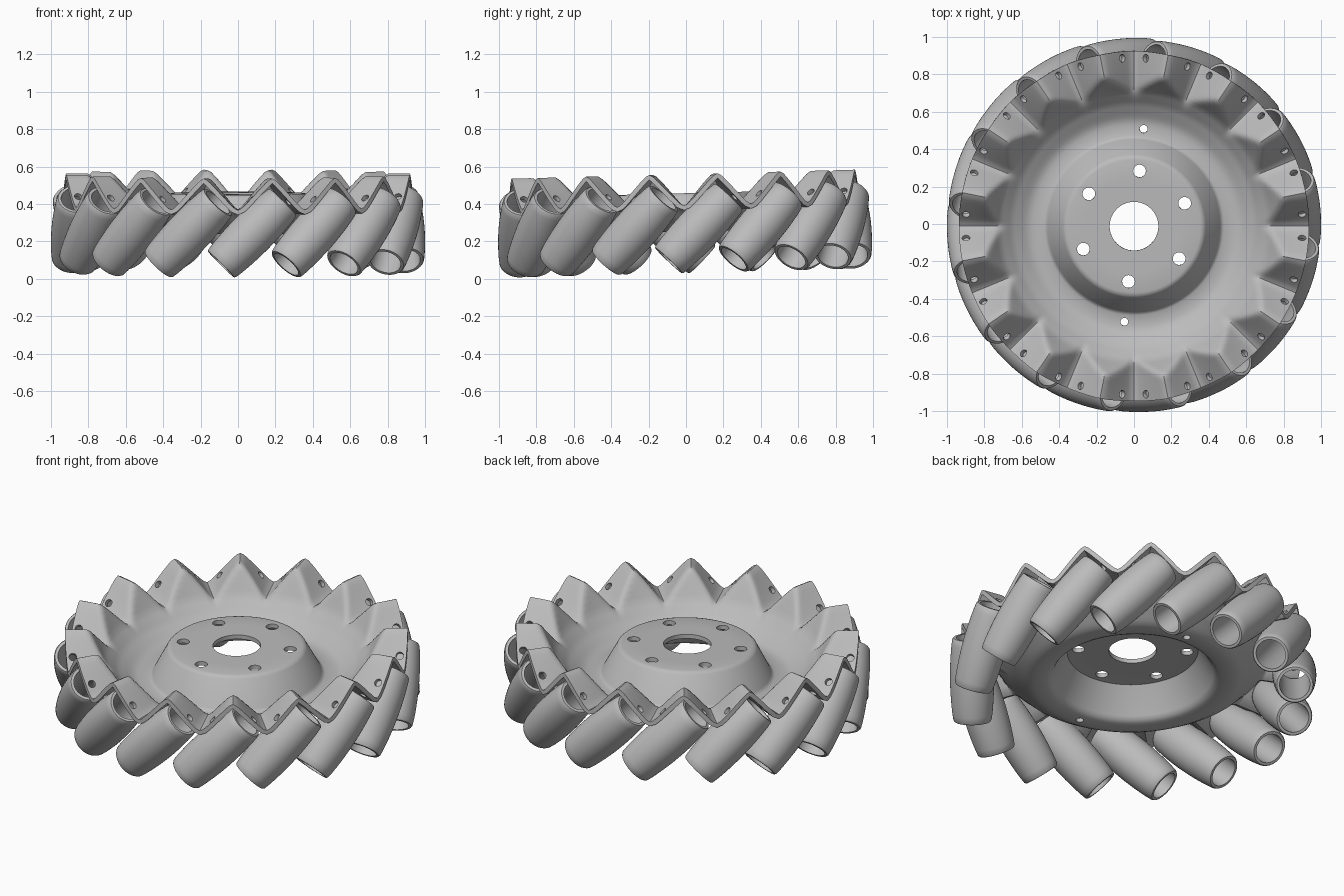
import bpy, bmesh, math
from mathutils import Matrix, Vector

cube = bpy.data.objects.get("Cube")
if cube:
    bpy.data.objects.remove(cube, do_unlink=True)

COUNT = 16                      # rollers and rim waves
STEP = math.tau / COUNT
TILT = Matrix.Rotation(math.radians(1.5), 4, 'X')

grey = bpy.data.materials.new("plain_grey")
grey.use_nodes = True
grey.diffuse_color = (0.5, 0.5, 0.5, 1)
grey.node_tree.nodes["Principled BSDF"].inputs["Base Color"].default_value = grey.diffuse_color


def make_object(name, bm):
    mesh = bpy.data.meshes.new(name)
    bm.to_mesh(mesh)
    bm.free()
    mesh.materials.append(grey)
    obj = bpy.data.objects.new(name, mesh)
    bpy.context.collection.objects.link(obj)
    return obj


def activate(obj):
    bpy.ops.object.select_all(action='DESELECT')
    obj.select_set(True)
    bpy.context.view_layer.objects.active = obj


def skin(bm, rows, close_rows=False):
    """Join closed rings of vertices with quads."""
    pairs = list(zip(rows, rows[1:]))
    if close_rows:
        pairs.append((rows[-1], rows[0]))
    for a, b in pairs:
        for i in range(len(a)):
            j = (i + 1) % len(a)
            bm.faces.new((a[i], b[i], b[j], a[j]))


# Pressed disc: raised hub, flat ring, bowl wall
PROFILE = [(0.13, 0.458), (0.25, 0.458), (0.355, 0.458), (0.37, 0.454), (0.383, 0.442),
           (0.46, 0.295), (0.468, 0.284), (0.48, 0.278), (0.54, 0.278), (0.56, 0.282),
           (0.58, 0.291), (0.65, 0.336), (0.72, 0.405), (0.80, 0.55), (0.94, 0.85)]


def wall_height(r):
    for (r0, z0), (r1, z1) in zip(PROFILE, PROFILE[1:]):
        if r <= r1:
            return z0 + (z1 - z0) * (r - r0) / (r1 - r0)
    return PROFILE[-1][1]


def disc_height(r, angle):
    z = wall_height(r)
    if r < 0.57:
        return z
    # The wall runs softly into a rounded zigzag rim, low at every step
    wave = math.asin(0.96 * math.cos(angle * COUNT)) / math.asin(0.96)
    rim, k = 0.476 - 0.084 * wave, 0.013
    return -k * math.log(math.exp(-z / k) + math.exp(-rim / k))


def disc_point(r, angle):
    return Vector((r * math.cos(angle), r * math.sin(angle), disc_height(r, angle)))


radii = [r for r, z in PROFILE if r < 0.59] + [0.6 + 0.0168 * i for i in range(21)]
SEGMENTS = COUNT * 20
bm = bmesh.new()
skin(bm, [[bm.verts.new(disc_point(r, math.tau * i / SEGMENTS)) for i in range(SEGMENTS)]
          for r in radii])
disc = make_object("pressed_disc", bm)
solid = disc.modifiers.new("thickness", 'SOLIDIFY')
solid.thickness = 0.025
solid.offset = -1

# Bolt holes in the hub, ring and rim slopes
bm = bmesh.new()


def add_hole(r, angle, radius, normal):
    turn = normal.to_track_quat('Z', 'Y').to_matrix().to_4x4()
    bmesh.ops.create_cone(bm, cap_ends=True, segments=20, radius1=radius, radius2=radius,
                          depth=0.1, matrix=Matrix.Translation(disc_point(r, angle)) @ turn)


up = Vector((0, 0, 1))
first = math.radians(84.3)
for i in range(6):
    add_hole(0.297, first + i * math.tau / 6, 0.034, up)
for i in range(2):
    add_hole(0.518, first + i * math.pi, 0.021, up)
for i in range(COUNT):
    for side in (-1, 1):
        a = i * STEP + side * math.radians(4)
        d = 0.01
        along = disc_point(0.9, a + d) - disc_point(0.9, a - d)
        outward = disc_point(0.9 + d, a) - disc_point(0.9 - d, a)
        add_hole(0.9, a, 0.021, outward.cross(along).normalized())
cutter = make_object("hole_cutter", bm)
cutter.hide_render = True
cut = disc.modifiers.new("holes", 'BOOLEAN')
cut.operation = 'DIFFERENCE'
cut.solver = 'EXACT'
cut.object = cutter
activate(disc)
for name in ("thickness", "holes"):
    bpy.ops.object.modifier_apply(modifier=name)
bpy.data.objects.remove(cutter, do_unlink=True)
disc.data.transform(TILT)
bpy.ops.object.shade_smooth_by_angle(angle=math.radians(35))

# Hollow barrel roller, curved to the wheel's round envelope
CENTRE, HALF, BORE = 0.88, 0.235, 0.083
outer = []
for i in range(13):
    t = HALF * (i / 6 - 1)
    outer.append((1 - math.hypot(CENTRE, t * math.sqrt(0.5)), t))
outer[0] = (outer[0][0] - 0.006, -HALF)
outer[-1] = (outer[-1][0] - 0.006, HALF)
outer.insert(1, (outer[0][0] + 0.006, 0.008 - HALF))
outer.insert(-1, (outer[-1][0] + 0.006, HALF - 0.008))
section = outer + [(BORE, HALF), (BORE, -HALF)]

bm = bmesh.new()
SIDES = 48
skin(bm, [[bm.verts.new((r * math.cos(math.tau * i / SIDES), r * math.sin(math.tau * i / SIDES), t))
           for i in range(SIDES)] for r, t in section], close_rows=True)
bmesh.ops.recalc_face_normals(bm, faces=bm.faces[:])
roller = make_object("roller_1", bm)
activate(roller)
bpy.ops.object.shade_smooth_by_angle(angle=math.radians(30))

# Ring of slanted rollers
for i in range(COUNT):
    obj = roller
    if i:
        obj = bpy.data.objects.new(f"roller_{i + 1}", roller.data)
        bpy.context.collection.objects.link(obj)
    angle = math.radians(-90 + 4.9) + i * STEP
    obj.matrix_world = (TILT @ Matrix.Rotation(angle, 4, 'Z')
                        @ Matrix.Translation((CENTRE, 0, 0.267))
                        @ Matrix.Rotation(math.radians(-45), 4, 'X'))
